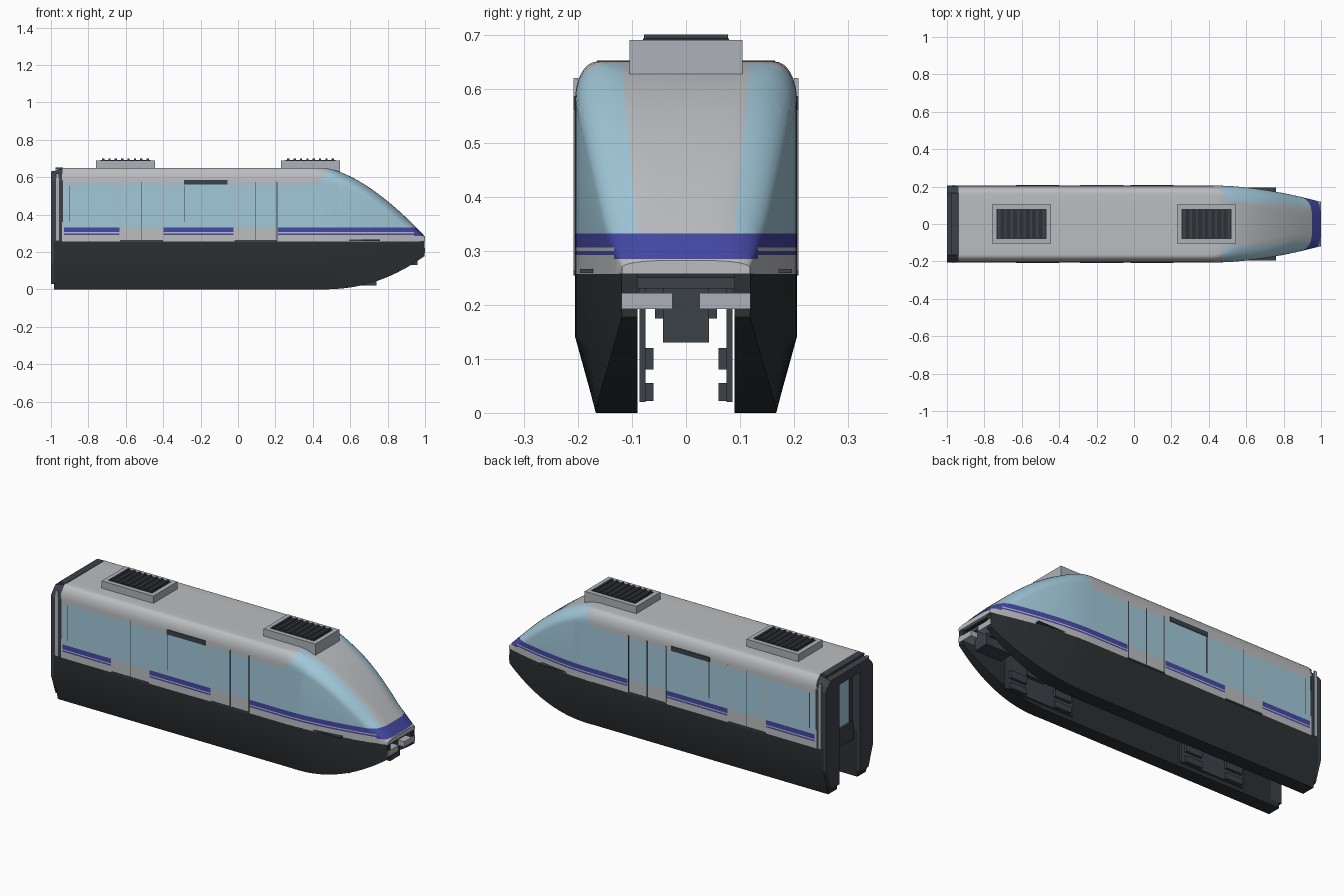
import bpy, bmesh, math

if "Cube" in bpy.data.objects:
    bpy.data.objects.remove(bpy.data.objects["Cube"])

def material(name, r, g, b):
    m = bpy.data.materials.new(name)
    m.diffuse_color = (r, g, b, 1)
    m.use_nodes = True
    m.node_tree.nodes["Principled BSDF"].inputs["Base Color"].default_value = m.diffuse_color
    return m

SILVER = material("silver paint", 0.50, 0.51, 0.53)
GLASS = material("pale blue glass", 0.36, 0.58, 0.70)
BLUE = material("stripe blue", 0.06, 0.065, 0.38)
HULL = material("charcoal skirt", 0.026, 0.030, 0.034)
FRAME = material("dark grey trim", 0.045, 0.054, 0.066)
GREY = material("light grey fittings", 0.42, 0.45, 0.49)

def finish(name, bm, mats, mirror=False, smooth=None):
    bmesh.ops.recalc_face_normals(bm, faces=bm.faces[:])
    me = bpy.data.meshes.new(name)
    bm.to_mesh(me)
    bm.free()
    for m in mats:
        me.materials.append(m)
    ob = bpy.data.objects.new(name, me)
    bpy.context.collection.objects.link(ob)
    if mirror:
        mod = ob.modifiers.new("mirror", 'MIRROR')
        mod.use_axis = (False, True, False)
    if smooth:
        bpy.ops.object.select_all(action='DESELECT')
        ob.select_set(True)
        bpy.context.view_layer.objects.active = ob
        bpy.ops.object.shade_smooth_by_angle(angle=math.radians(smooth))
    return ob

def boxes(name, spans, mat, mirror=False):
    """One object from several (x0, x1, y0, y1, z0, z1) blocks."""
    bm = bmesh.new()
    for x0, x1, y0, y1, z0, z1 in spans:
        vs = bmesh.ops.create_cube(bm, size=1)["verts"]
        for v in vs:
            v.co = (x0 + (v.co.x + .5) * (x1 - x0),
                    y0 + (v.co.y + .5) * (y1 - y0),
                    z0 + (v.co.z + .5) * (z1 - z0))
    return finish(name, bm, [mat], mirror)

def loft(stations, section):
    """Skin closed (y, z) sections placed along x."""
    bm = bmesh.new()
    rings = [[bm.verts.new((x, y, z)) for y, z in section(x)] for x in stations]
    n = len(rings[0])
    for a, b in zip(rings, rings[1:]):
        for i in range(n):
            j = (i + 1) % n
            bm.faces.new((a[i], a[j], b[j], b[i]))
    bm.faces.new(rings[0])
    bm.faces.new(rings[-1])
    return bm

# Shared nose shape: 0 along the straight car, 1 at the tip
def taper(x):
    return max(0, (x - .45) / .55)

def half_width(x):
    return .205 - .087 * taper(x) ** 1.7

nose_x = [.45 + .55 * i / 22 for i in range(23)]

# Upper body shell
def body_section(x):
    u = taper(x)
    w, t = half_width(x), .65 - .368 * u ** 1.6
    s = .04 + .06 * min(1, max(0, (x - .43) / .15))
    s = min(s, .7 * w)
    h = min(.07, (t - .257) * .5)
    half = [(w, .257)]
    for i in range(9):
        a = math.pi / 2 * i / 8
        half.append((w - s + s * math.cos(a), t - h + h * math.sin(a)))
    return half + [(-y, z) for y, z in reversed(half)]

doors = [(-.63, -.40), (-.02, .21)]
bm = loft([-.94, -.2, .38, .42] + nose_x, body_section)

def cut(co, no):
    bmesh.ops.bisect_plane(bm, geom=bm.verts[:] + bm.edges[:] + bm.faces[:],
                           plane_co=co, plane_no=no, dist=1e-6)

for z in (.285, .292, .300, .306, .332, .56):
    cut((0, 0, z), (0, 0, 1))
for x in (-.93, -.63, -.40, -.02, .21, .94):
    cut((x, 0, 0), (1, 0, 0))
cut((.43, 0, .56), (1, 0, -.6))
for s in (-1, 1):
    cut((0, s * .09, .33), (0, s, -.09))
bm.normal_update()
for f in bm.faces:
    c = f.calc_center_median()
    in_door = any(a < c.x < b for a, b in doors)
    nose_glass = (c.x - .43 > .6 * (c.z - .56) and c.z > .332
                  and abs(c.y) > .09 + .09 * (c.z - .33))
    side_glass = .332 < c.z < .56 and abs(c.y) > .2 and c.x > -.93
    if c.x < -.935:
        f.material_index = 0
    elif (nose_glass and c.x > .40) or (side_glass and c.x < .5):
        f.material_index = 1
    elif not in_door and (.306 < c.z < .332 or .292 < c.z < .300
                          or (c.x > .94 and .285 < c.z < .332)):
        f.material_index = 2
finish("body_shell", bm, [SILVER, GLASS, BLUE], smooth=35)

# Side skirts straddling the beam
def skirt_section(x):
    u, w = taper(x), half_width(x)
    zb = .18 * u ** 2.2
    return [(.09, zb), (.09, .258), (w, .258), (w, .14 + .07 * u),
            (w - .04 * (1 - u), zb)]

finish("side_skirt", loft([-.985] + nose_x[:-1] + [.996], skirt_section), [HULL],
       mirror=True, smooth=25)
boxes("underfloor", [(-.94, .985, -.092, .092, .25, .259)], HULL)

# Rear gangway portal with recessed door
portal = [(.165, .03), (.204, .14), (.206, .58), (.195, .615), (.165, .645), (0, .645),
          (0, .58), (.09, .58), (.09, .03)]
finish("rear_portal", loft([-1, -.935], lambda x: [
    (y, z - (.015 if x < -.99 and z > .6 else 0)) for y, z in portal]), [FRAME], mirror=True)
boxes("portal_seal", [(-.972, -.956, .2, .208, .26, .62)], GREY, True)
boxes("portal_cap", [(-.975, -.935, -.165, .165, .64, .652)], FRAME)
boxes("rear_door", [(-.96, -.94, -.09, .09, .2, .30), (-.955, -.94, -.09, .09, .555, .58),
                    (-.955, -.94, -.09, -.07, .3, .56), (-.955, -.94, .07, .09, .3, .56)], FRAME)
boxes("rear_door_window", [(-.948, -.939, -.07, .07, .3, .56)], GLASS)

# Door seams, grab lines, sills and the destination display
seams = [(x - .002, x + .002, .2, .2065, .262, .575) for x in (-.515, .095, .208)]
seams += [(x - .002, x + .002, .2, .2065, .36, .555) for x in (-.9, -.285)]
boxes("door_seams", seams, FRAME, True)
boxes("door_sills", [(a, b, .19, .208, .254, .263) for a, b in doors], FRAME, True)
boxes("door_frames", [(x - .003, x + .003, .2, .2062, .262, .575)
                      for d in doors for x in d], SILVER, True)
boxes("side_display", [(-.29, -.055, .2, .208, .56, .586)], FRAME, True)
boxes("side_marker_slot", [(.59, .76, .165, .196, .259, .266)], FRAME, True)

# Roof air units with slatted grilles
for label, cx in (("rear", -.602), ("front", .388)):
    boxes(label + "_roof_unit", [(cx - .158, cx + .158, -.105, .105, .6, .69)], GREY)
    boxes(label + "_roof_grille", [(cx - .133, cx + .133, -.08, .08, .688, .693)], HULL)
    slats = [(cx - .119 + .034 * i - .006, cx - .119 + .034 * i + .006, -.078, .078, .69, .70)
             for i in range(8)]
    boxes(label + "_roof_slats", slats, FRAME)

# Guide plates and guide wheels inside the beam channel
for label, x0, x1 in (("front", .32, .74), ("rear", -.75, -.36)):
    boxes(label + "_guide_plate", [(x0, x1, .075, .086, .02, .252)], FRAME, True)
    wheels = [(x - .05, x + .05, .06, .084, z0, z1) for x in (x0 + .07, x1 - .07)
              for z0, z1 in ((.022, .055), (.08, .12))]
    boxes(label + "_guide_wheels", wheels, FRAME, True)

# Nose coupler, headlamps and vent lines
boxes("coupler", [(.80, .96, -.043, .043, .13, .232), (.82, .95, -.057, .057, .175, .20),
                  (.90, .97, -.09, .09, .23, .256)], FRAME)
boxes("headlamps", [(.93, 1.0, .025, .119, .192, .222)], GREY, True)
boxes("nose_vents", [(.94, 1.0 - (z - .282) * 1.55 + .002, -.05, .05, z, z + .003)
                     for z in (.298, .306, .312)], SILVER)
